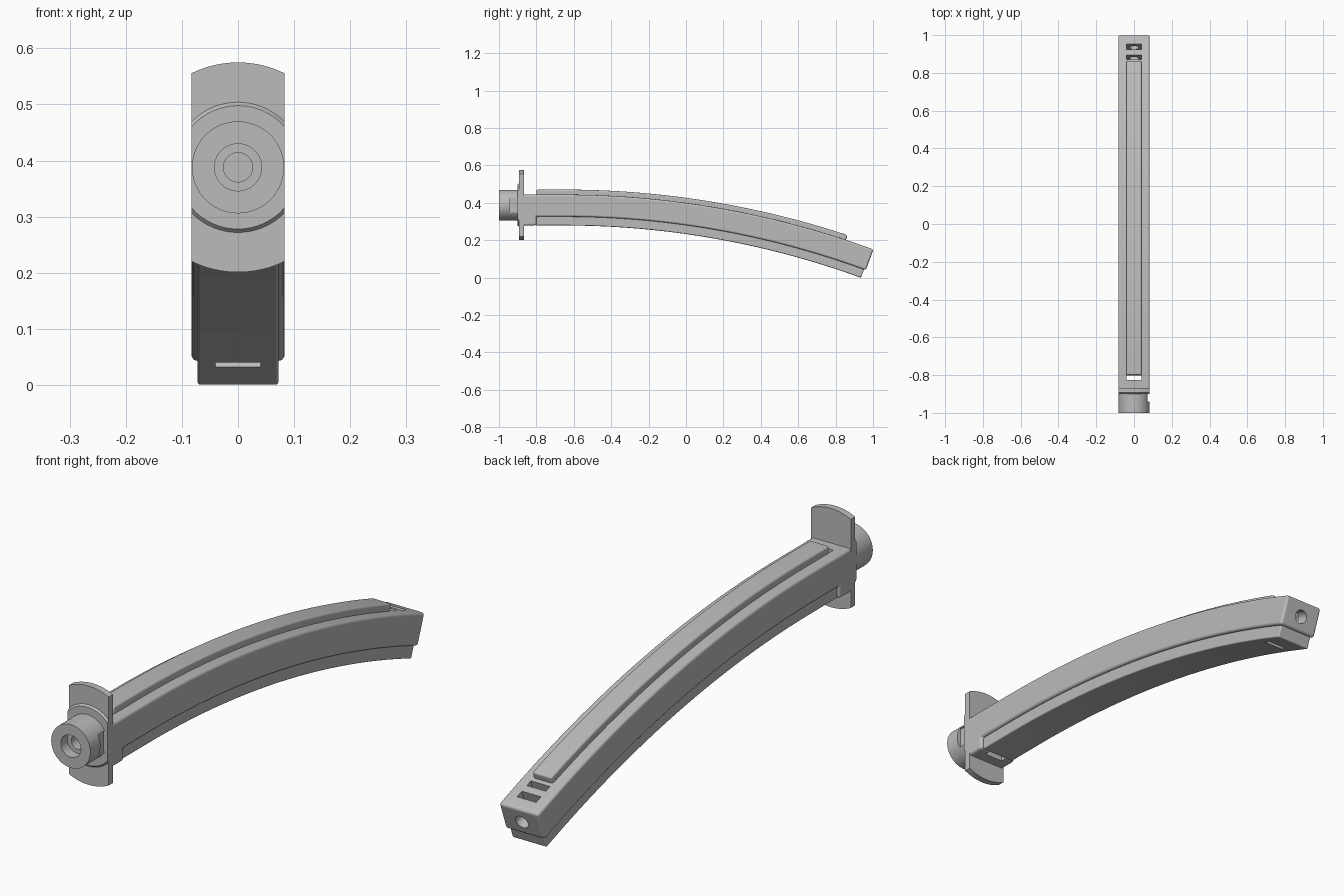
import bpy, bmesh
from math import sin, cos, pi, asin, sqrt
from mathutils import Vector

cube = bpy.data.objects.get("Cube")
if cube:
    bpy.data.objects.remove(cube, do_unlink=True)

grey = bpy.data.materials.new("plain grey")
grey.use_nodes = True
colour = (0.5, 0.5, 0.5, 1)
grey.diffuse_color = colour
grey.node_tree.nodes["Principled BSDF"].inputs["Base Color"].default_value = colour

BEND_Y, BEND_Z = -0.65, -4.356      # centre of the long bend
TOP, SEAM, BOTTOM = 4.8, 4.682, 4.635
HALF = 0.083
AXIS_Z = 0.388                      # centre of the round socket


def loft(name, ring_a, ring_b):
    """Closed solid between two rings of points."""
    bm = bmesh.new()
    a = [bm.verts.new(p) for p in ring_a]
    b = [bm.verts.new(p) for p in ring_b]
    bm.faces.new(a)
    bm.faces.new(b)
    n = len(a)
    for i in range(n):
        j = (i + 1) % n
        bm.faces.new((a[i], a[j], b[j], b[i]))
    bmesh.ops.recalc_face_normals(bm, faces=bm.faces)
    mesh = bpy.data.meshes.new(name)
    bm.to_mesh(mesh)
    bm.free()
    mesh.materials.append(grey)
    ob = bpy.data.objects.new(name, mesh)
    bpy.context.collection.objects.link(ob)
    return ob


def bend(s, r):
    """Point at radius r where the slope has sine s."""
    return BEND_Y + r * s, BEND_Z + r * sqrt(1 - s * s)


def arc(r, s_end, y_start, steps=48):
    """Straight start followed by the bend."""
    end = asin(s_end)
    return [(y_start, BEND_Z + r)] + [bend(sin(end * i / steps), r) for i in range(steps + 1)]


def slab(name, profile, half):
    """Side profile extruded across the width."""
    return loft(name, [(-half, y, z) for y, z in profile], [(half, y, z) for y, z in profile])


def rod(name, centre, direction, length, radius, steps=48):
    d = Vector(direction).normalized()
    u = Vector((1, 0, 0))
    v = d.cross(u)
    ring = [Vector(centre) + radius * (u * cos(t) + v * sin(t))
            for t in (2 * pi * i / steps for i in range(steps))]
    return loft(name, ring, [p + d * length for p in ring])


def clipped_disc(radius, y, steps=16):
    """Circle cut off flat at both sides."""
    half_angle = asin(HALF / radius)
    ring = []
    for base in (pi / 2, -pi / 2):
        for i in range(steps + 1):
            t = base + half_angle * (1 - 2 * i / steps)
            ring.append((radius * cos(t), y, AXIS_Z + radius * sin(t)))
    return ring[:steps + 1] + ring[steps + 1:]


def finish(ob, cutters=(), bevel=0):
    if bevel:
        m = ob.modifiers.new("round", 'BEVEL')
        m.width, m.segments = bevel, 4
        m.limit_method, m.angle_limit = 'ANGLE', 0.6
    for c in cutters:
        m = ob.modifiers.new("cut", 'BOOLEAN')
        m.operation, m.solver, m.object = 'DIFFERENCE', 'EXACT', c
    bpy.ops.object.select_all(action='DESELECT')
    ob.select_set(True)
    bpy.context.view_layer.objects.active = ob
    bpy.ops.object.convert(target='MESH')
    bpy.ops.object.shade_smooth_by_angle(angle=0.6)
    m = ob.modifiers.new("even shading", 'WEIGHTED_NORMAL')
    m.keep_sharp = True


def radial_slot(name, s0, s1, floor):
    return slab(name, [bend(s0, floor), bend(s0, 4.9), bend(s1, 4.9), bend(s1, floor)], 0.04)


# Cutters for the slots and the end hole
front_slot = slab("front_slot_cutter", [(-0.825, 0.2), (-0.825, 0.6), (-0.8, 0.6), (-0.8, 0.2)], 0.04)
clip_slot = radial_slot("clip_slot_cutter", 0.3167, 0.3219, 4.55)
end_slot = radial_slot("end_slot_cutter", 0.328, 0.334, 4.71)
hy, hz = bend(0.352, 4.74)
end_hole = rod("end_hole_cutter", (0, hy, hz), (0, -0.94, 0.338), 0.17, 0.026, 32)
slots = [front_slot, clip_slot, end_slot, end_hole]

# Curved body with a deeper block at the front
body_end = 0.3442
profile = arc(TOP, body_end, -0.88) + arc(SEAM, body_end, -0.8)[::-1]
profile += [(-0.8, BEND_Z + BOTTOM), (-0.88, BEND_Z + BOTTOM)]
body = slab("curved_body", profile, HALF)
finish(body, slots, 0.011)

# Narrower strip along the underside
strip = slab("lower_strip", arc(SEAM + 0.02, 0.342, -0.803) + arc(BOTTOM, 0.342, -0.803)[::-1], 0.072)
finish(strip, [clip_slot], 0.005)

# Raised rib along the top
rib = slab("top_rib", arc(TOP + 0.027, 0.3135, -0.8) + arc(TOP - 0.02, 0.3135, -0.8)[::-1], 0.041)
finish(rib, (), 0.009)

# Guard plate and chamfered collar
guard = loft("guard_plate", clipped_disc(0.187, -0.893), clipped_disc(0.187, -0.867))
finish(guard)
collar = loft("collar", clipped_disc(0.11, -0.9), clipped_disc(0.117, -0.892))
finish(collar)

# Round socket with stepped bore and a side notch
socket = rod("socket", (0, -1, AXIS_Z), (0, 1, 0), 0.105, 0.082, 64)
wide_bore = rod("wide_bore_cutter", (0, -1.02, AXIS_Z), (0, 1, 0), 0.06, 0.042)
deep_bore = rod("deep_bore_cutter", (0, -1.02, AXIS_Z), (0, 1, 0), 0.115, 0.026)
notch = loft("notch_cutter",
             [(0.066, y, AXIS_Z + z) for y, z in ((-0.94, -0.04), (-0.94, 0.04), (-0.9, 0.04), (-0.9, -0.04))],
             [(0.1, y, AXIS_Z + z) for y, z in ((-0.94, -0.04), (-0.94, 0.04), (-0.9, 0.04), (-0.9, -0.04))])
finish(socket, [wide_bore, deep_bore, notch])

# Remove the cutters
for c in slots + [wide_bore, deep_bore, notch]:
    bpy.data.objects.remove(c, do_unlink=True)
